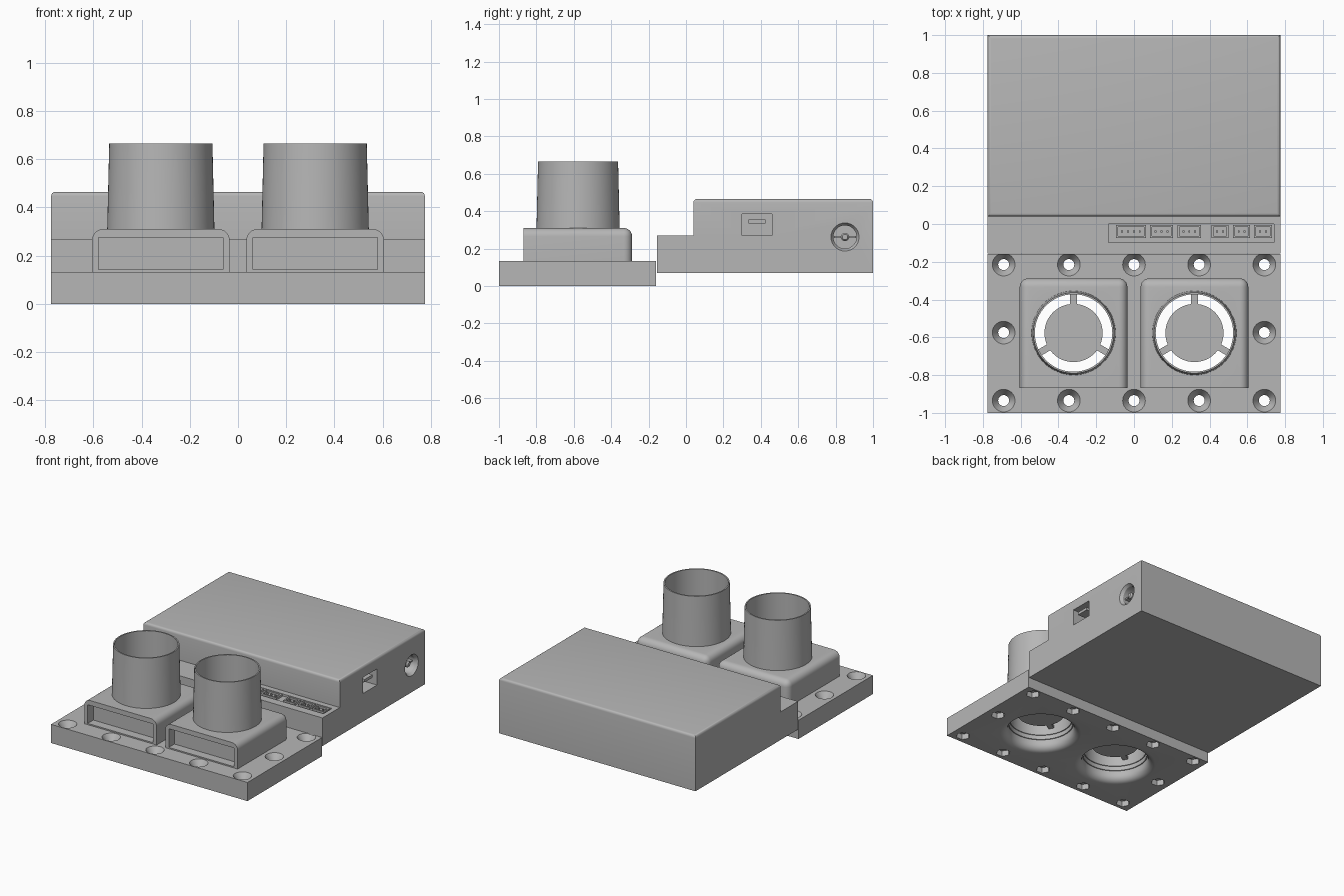
import bpy, bmesh, math
from mathutils import Matrix, Vector

if "Cube" in bpy.data.objects:
    bpy.data.objects.remove(bpy.data.objects["Cube"], do_unlink=True)

grey = bpy.data.materials.new("plain_grey")
grey.use_nodes = True
grey.diffuse_color = (0.47, 0.47, 0.47, 1)
grey.node_tree.nodes["Principled BSDF"].inputs["Base Color"].default_value = grey.diffuse_color


def finish(bm, name):
    bmesh.ops.recalc_face_normals(bm, faces=bm.faces)
    mesh = bpy.data.meshes.new(name)
    bm.to_mesh(mesh)
    bm.free()
    mesh.materials.append(grey)
    ob = bpy.data.objects.new(name, mesh)
    bpy.context.collection.objects.link(ob)
    return ob


def box(name, lo, hi, bevel=0, rule=None):
    bm = bmesh.new()
    lo, hi = Vector(lo), Vector(hi)
    bmesh.ops.create_cube(bm, size=1, matrix=Matrix.Translation((lo + hi) / 2) @ Matrix.Diagonal((*(hi - lo), 1)))
    if bevel:
        edges = [e for e in bm.edges if rule(*[v.co for v in e.verts])]
        bmesh.ops.bevel(bm, geom=edges, offset=bevel, segments=6, profile=0.5, affect='EDGES')
    return finish(bm, name)


def lathe(name, profile, centre, sides=64, loop=False, axis='Z'):
    """Revolve (radius, height) points; loop makes a ring, otherwise the ends are capped."""
    bm = bmesh.new()
    rings = [[bm.verts.new((r * math.cos(math.tau * i / sides), r * math.sin(math.tau * i / sides), z))
              for i in range(sides)] for r, z in profile]
    pairs = list(zip(rings, rings[1:]))
    if loop:
        pairs.append((rings[-1], rings[0]))
    else:
        bm.faces.new(rings[0])
        bm.faces.new(rings[-1])
    for a, b in pairs:
        for i in range(sides):
            j = (i + 1) % sides
            bm.faces.new((a[i], a[j], b[j], b[i]))
    turn = Matrix.Rotation(math.pi / 2, 4, 'Y') if axis == 'X' else Matrix()
    bm.transform(Matrix.Translation(centre) @ turn)
    return finish(bm, name)


def cut(ob, cutters):
    bpy.context.view_layer.objects.active = ob
    for c in cutters:
        mod = ob.modifiers.new("cut", 'BOOLEAN')
        mod.operation, mod.solver, mod.object = 'DIFFERENCE', 'EXACT', c
        bpy.ops.object.modifier_apply(modifier=mod.name)
        bpy.data.objects.remove(c, do_unlink=True)


HALF, DECK, FAN_X, FAN_Y = 0.775, 0.133, 0.32, -0.577

# Base plate with flared, stepped inlets and countersunk bolt holes
plate = box("base_plate", (-HALF, -1, 0), (HALF, -0.16, DECK))
flare = [(0.05 * (1 - math.sin(t * math.pi / 12)) + 0.218, 0.05 * (1 - math.cos(t * math.pi / 12)))
         for t in range(7)]
inlet = [(0.268, -0.02)] + flare + [(0.218, 0.075), (0.211, 0.075), (0.211, 0.105), (0.205, 0.105), (0.205, 0.2)]
cutters = [lathe("inlet_cutter", inlet, (s * FAN_X, FAN_Y, 0)) for s in (-1, 1)]
bolts = [(x * 0.345, y) for x in range(-2, 3) for y in (-0.215, -0.935)] + [(-0.69, -0.575), (0.69, -0.575)]
for x, y in bolts:
    cutters.append(lathe("bolt_cutter", [(0.029, -0.02), (0.029, 0.085), (0.06, DECK), (0.06, 0.2)], (x, y, 0), 32))
    cutters.append(lathe("nut_cutter", [(0.047, -0.02), (0.047, 0.04)], (x, y, 0), 6))
cut(plate, cutters)


def housing_edge(a, b):
    top = min(a.z, b.z) > 0.3
    back = min(a.y, b.y) > -0.3
    front = max(a.y, b.y) < -0.8
    return (top and not front) or (back and abs(a.z - b.z) > 0.1)


# Two fan housings, each with a front slot, hub guard and hose tube
for s, side in ((-1, "right"), (1, "left")):
    cx = s * FAN_X
    house = box(side + "_fan_housing", (cx - 0.285, -0.868, DECK), (cx + 0.285, -0.288, 0.31), 0.045, housing_edge)
    cut(house, [box("slot_cutter", (cx - 0.258, -0.95, 0.142), (cx + 0.258, -0.805, 0.275)),
                lathe("bore_cutter", [(0.205, 0.1), (0.205, 0.4)], (cx, FAN_Y, 0))])
    lathe(side + "_hose_tube", [(0.205, 0.29), (0.223, 0.29), (0.222, 0.32), (0.214, 0.665), (0.205, 0.665)],
          (cx, FAN_Y, 0), loop=True)
    lathe(side + "_hub_disc", [(0.154, 0.145), (0.154, 0.17)], (cx, FAN_Y, 0))
    for k in range(3):
        spoke = box(side + "_hub_spoke", (0.14, -0.018, 0.147), (0.212, 0.018, 0.168))
        spoke.data.transform(Matrix.Translation((cx, FAN_Y, 0)) @ Matrix.Rotation(math.pi / 2 + k * math.tau / 3, 4, 'Z'))

# Stepped control box, rounded along its upper edges
bm = bmesh.new()
outline = [(-0.155, 0.07), (1, 0.07), (1, 0.465), (0.04, 0.465), (0.04, 0.27), (-0.155, 0.27)]
face = bm.faces.new([bm.verts.new((-HALF, y, z)) for y, z in outline])
ext = bmesh.ops.extrude_face_region(bm, geom=[face])
bmesh.ops.translate(bm, vec=(2 * HALF, 0, 0), verts=[v for v in ext["geom"] if isinstance(v, bmesh.types.BMVert)])
upper = [e for e in bm.edges if min(v.co.z for v in e.verts) > 0.4]
bmesh.ops.bevel(bm, geom=upper, offset=0.018, segments=4, profile=0.5, affect='EDGES')
control = finish(bm, "control_box")
cut(control, [box("panel_cutter", (-0.135, -0.097, 0.255), (0.742, 0.0, 0.3)),
              box("port_cutter", (0.68, 0.3, 0.27), (0.85, 0.46, 0.385)),
              lathe("jack_cutter", [(0.062, -0.14), (0.062, -0.02), (0.075, 0), (0.075, 0.05)],
                    (HALF, 0.85, 0.262), axis='X')])

# Side data port tongue and power jack pin
box("port_tongue", (0.67, 0.335, 0.335), (0.765, 0.425, 0.355))
lathe("jack_pin", [(0.022, -0.15), (0.022, -0.03), (0.014, -0.02)], (HALF, 0.85, 0.262), 24, axis='X')
box("jack_contact", (0.63, 0.79, 0.257), (0.74, 0.91, 0.267))

# Row of pin sockets in the recessed connector panel
for x0, x1, pins in ((-0.095, 0.063, 4), (0.085, 0.206, 3), (0.23, 0.355, 3),
                     (0.41, 0.5, 2), (0.525, 0.615, 2), (0.635, 0.73, 2)):
    socket = box("pin_socket", (x0, -0.075, 0.25), (x1, -0.006, 0.27))
    cut(socket, [box("socket_cutter", (x0 + 0.011, -0.064, 0.257), (x1 - 0.011, -0.017, 0.3))])
    for k in range(pins):
        px = (x0 + x1) / 2 + (k - (pins - 1) / 2) * 0.031
        box("socket_pin", (px - 0.005, -0.045, 0.25), (px + 0.005, -0.035, 0.268))

# Smooth curved walls, keep corners crisp
bpy.ops.object.select_all(action='DESELECT')
for ob in bpy.context.scene.objects:
    if ob.type == 'MESH':
        ob.select_set(True)
        bpy.context.view_layer.objects.active = ob
bpy.ops.object.shade_smooth_by_angle(angle=math.radians(30))
